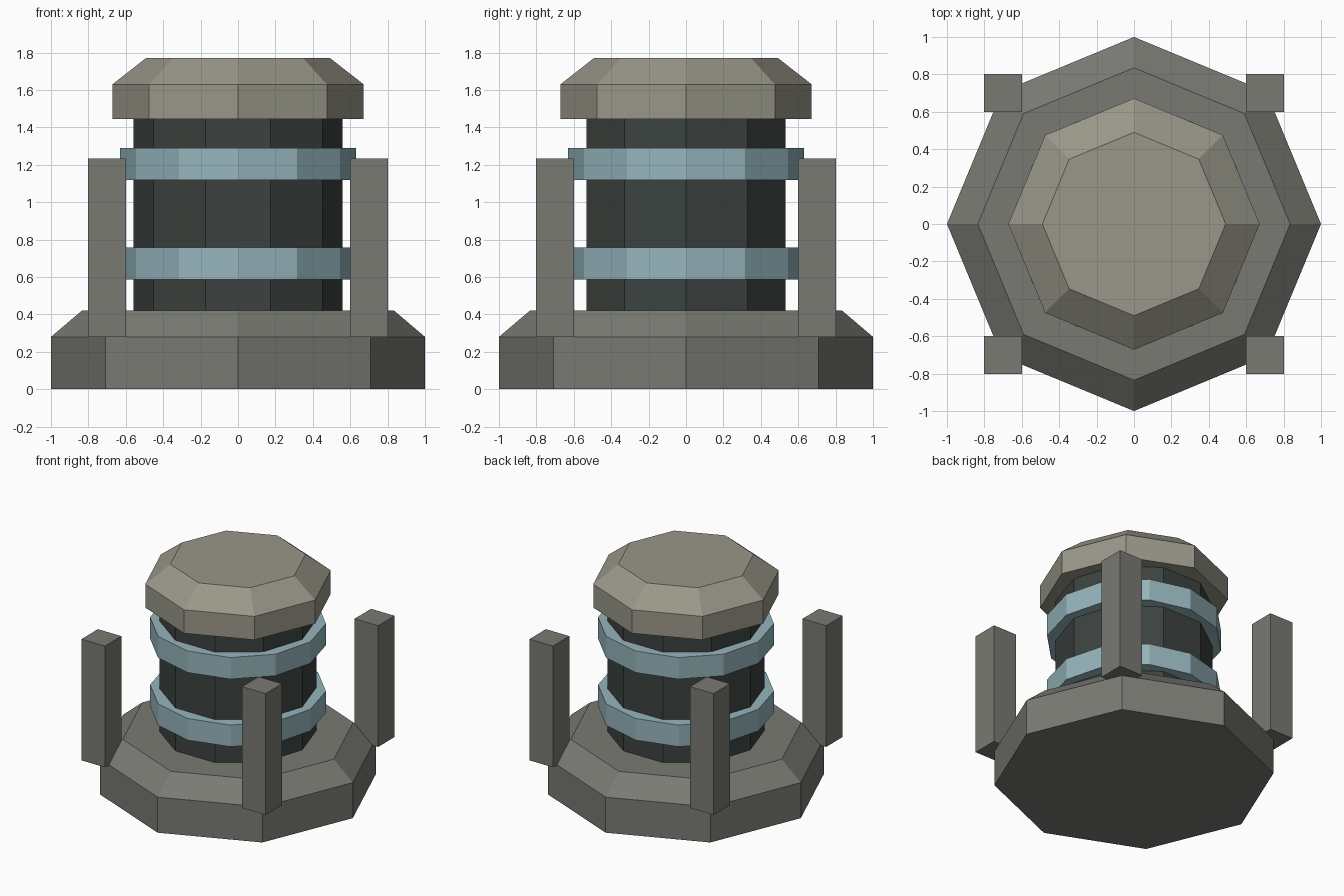
import bpy, bmesh
from math import cos, sin, tau

if "Cube" in bpy.data.objects:
    bpy.data.objects.remove(bpy.data.objects["Cube"])


def material(name, rgb):
    m = bpy.data.materials.new(name)
    m.diffuse_color = (*rgb, 1)
    m.use_nodes = True
    m.node_tree.nodes["Principled BSDF"].inputs["Base Color"].default_value = m.diffuse_color
    return m


STONE = material("grey_stone", (0.19, 0.195, 0.17))
CAP = material("pale_stone", (0.32, 0.31, 0.25))
DARK = material("dark_metal", (0.045, 0.055, 0.05))
BLUE = material("blue_metal", (0.30, 0.46, 0.50))


def add_object(name, bm, mat):
    bmesh.ops.recalc_face_normals(bm, faces=bm.faces)
    mesh = bpy.data.meshes.new(name)
    bm.to_mesh(mesh)
    bm.free()
    mesh.materials.append(mat)
    obj = bpy.data.objects.new(name, mesh)
    bpy.context.collection.objects.link(obj)
    return obj


def turned(name, sides, profile, mat):
    """Closed, flat-sided solid from (radius, z) rings, first corner on +x."""
    bm = bmesh.new()
    rings = [[bm.verts.new((r * cos(tau * i / sides), r * sin(tau * i / sides), z))
              for i in range(sides)] for r, z in profile]
    for low, high in zip(rings, rings[1:]):
        for i in range(sides):
            j = (i + 1) % sides
            bm.faces.new((low[i], low[j], high[j], high[i]))
    bm.faces.new(rings[0][::-1])
    bm.faces.new(rings[-1])
    return add_object(name, bm, mat)


def box(name, centre, size, mat):
    bm = bmesh.new()
    bmesh.ops.create_cube(bm, size=1)
    bmesh.ops.scale(bm, vec=size, verts=bm.verts)
    obj = add_object(name, bm, mat)
    obj.location = centre
    return obj


# Octagonal base and cap with sloped upper edges
turned("base", 8, [(1.0, 0), (1.0, 0.28), (0.835, 0.42)], STONE)
turned("cap", 8, [(0.672, 1.445), (0.672, 1.63), (0.49, 1.772)], CAP)

# Ten-sided core
turned("core", 10, [(0.56, 0.42), (0.56, 1.445)], DARK)

# Twelve-sided bands around the core
for name, z in (("lower_band", 0.588), ("upper_band", 1.12)):
    turned(name, 12, [(0.63, z), (0.63, z + 0.17)], BLUE)

# Four corner posts
for side_y, sy in (("front", -1), ("back", 1)):
    for side_x, sx in (("left", -1), ("right", 1)):
        box(f"{side_y}_{side_x}_post", (0.7 * sx, 0.7 * sy, 0.757),
            (0.205, 0.205, 0.955), STONE)
